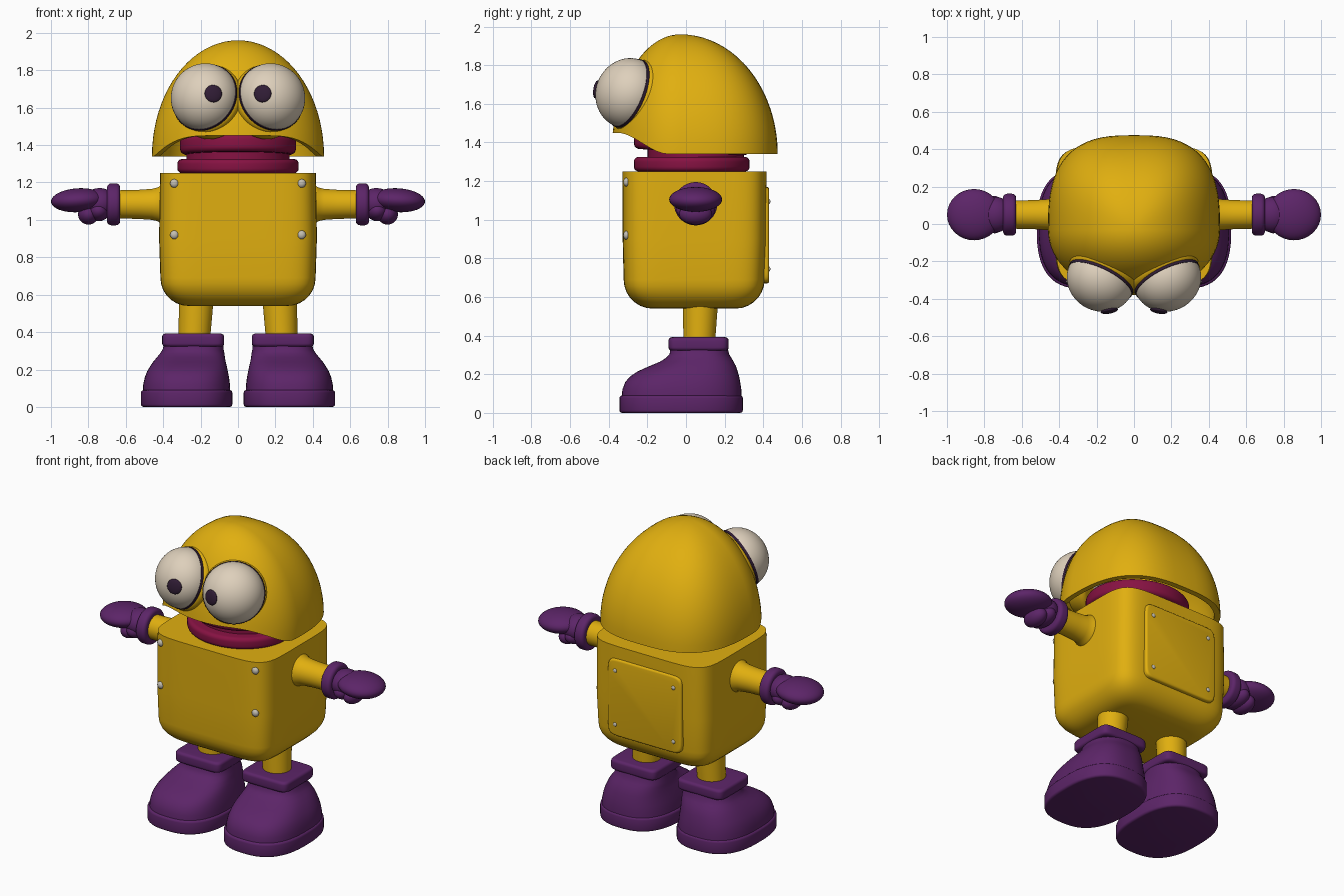
import bpy, bmesh, math
from mathutils import Matrix, Vector

if "Cube" in bpy.data.objects:
    bpy.data.objects.remove(bpy.data.objects["Cube"])

def mat(name, r, g, b):
    m = bpy.data.materials.new(name)
    m.diffuse_color = (r, g, b, 1)
    m.use_nodes = True
    m.node_tree.nodes["Principled BSDF"].inputs["Base Color"].default_value = m.diffuse_color
    return m

YELLOW = mat("yellow", 0.75, 0.43, 0.005)
PURPLE = mat("purple", 0.107, 0.018, 0.138)
CRIMSON = mat("crimson", 0.24, 0.006, 0.055)
CREAM = mat("cream", 0.73, 0.63, 0.50)
DARK = mat("dark", 0.03, 0.012, 0.036)
METAL = mat("metal", 0.55, 0.52, 0.45)

def finish(bm, name, material, angle=40):
    bmesh.ops.remove_doubles(bm, verts=bm.verts, dist=1e-5)
    bmesh.ops.recalc_face_normals(bm, faces=bm.faces)
    me = bpy.data.meshes.new(name)
    bm.to_mesh(me)
    bm.free()
    me.materials.append(material)
    ob = bpy.data.objects.new(name, me)
    bpy.context.collection.objects.link(ob)
    bpy.ops.object.select_all(action='DESELECT')
    ob.select_set(True)
    bpy.context.view_layer.objects.active = ob
    bpy.ops.object.shade_smooth_by_angle(angle=math.radians(angle))
    return ob

def spow(v, e):
    return math.copysign(abs(v) ** e, v)

def bridge(bm, rows):
    n = len(rows[0])
    for a, b in zip(rows, rows[1:]):
        for j in range(n):
            k = (j + 1) % n
            bm.faces.new((a[j], a[k], b[k], b[j]))

def loft(name, material, rings, n=2.0, m=Matrix(), segs=56, angle=40):
    """Stack superellipse rings (z, cx, cy, rx, ry) and cap both ends."""
    bm = bmesh.new()
    rows = []
    for z, cx, cy, rx, ry in rings:
        row = []
        for j in range(segs):
            a = 2 * math.pi * (j + 0.5) / segs
            p = Vector((cx + rx * spow(math.cos(a), 2 / n),
                        cy + ry * spow(math.sin(a), 2 / n), z))
            row.append(bm.verts.new(m @ p))
        rows.append(row)
    bridge(bm, rows)
    bm.faces.new(rows[0])
    bm.faces.new(rows[-1])
    return finish(bm, name, material, angle)

def slab(z0, z1, cx, cy, rx, ry, r, steps=5):
    """Rings for a disc or block with rounded rims."""
    out = []
    for end, sgn in ((z0 + r, -1), (z1 - r, 1)):
        arc = []
        for k in range(steps + 1):
            a = math.pi / 2 * k / steps
            i = r * (1 - math.cos(a))
            arc.append((end + sgn * r * math.sin(a), cx, cy, rx - i, ry - i))
        out += arc[::-1] if sgn < 0 else arc
    return out

def ball(name, material, m, u=32, v=20):
    bm = bmesh.new()
    bmesh.ops.create_uvsphere(bm, u_segments=u, v_segments=v, radius=1, matrix=m)
    return finish(bm, name, material, 60)

def place(loc, scale, rot=Matrix()):
    return Matrix.Translation(loc) @ rot @ Matrix.Diagonal((*scale, 1))

# Body: soft box with rounded underside and flat top
R = 0.15
rings = []
for k in range(8):
    a = math.pi / 2 * k / 7
    i = R * (1 - math.sin(a))
    rings.append((0.54 + R * (1 - math.cos(a)), 0, 0.042, 0.415 - i, 0.365 - i))
rings += [(0.9, 0, 0.044, 0.422, 0.372), (1.25, 0, 0.044, 0.417, 0.374)]
loft("body", YELLOW, rings, n=6, segs=96)

# Back panel and rivets
to_back = Matrix.Translation((0, 0.40, 0.92)) @ Matrix.Rotation(-math.pi / 2, 4, 'X')
loft("back_panel", YELLOW, slab(-0.04, 0.03, 0, 0, 0.265, 0.25, 0.012, 3), n=12, m=to_back)
for sx in (1, -1):
    for sz in (1, -1):
        ball("panel_rivet", METAL, place((sx * 0.21, 0.43, 0.92 + sz * 0.175), (0.013, 0.007, 0.013)), 16, 10)
    for z in (1.195, 0.92):
        ball("front_rivet", METAL, place((sx * 0.34, -0.308, z), (0.023, 0.017, 0.023)), 16, 10)

# Neck and mouth
loft("neck_ring", CRIMSON, slab(1.25, 1.325, 0, 0.03, 0.325, 0.30, 0.025))
loft("neck_core", CRIMSON, [(1.3, 0, 0.05, 0.275, 0.25), (1.4, 0, 0.05, 0.275, 0.25)])
tilt = Matrix.Translation((0, 0.03, 1.395)) @ Matrix.Rotation(-0.06, 4, 'X')
loft("mouth_ring", CRIMSON, slab(-0.045, 0.05, 0, 0, 0.31, 0.30, 0.03), m=tilt)

# Head: hollow dome, front of the rim raised above the mouth
bm = bmesh.new()
SEG, ROWS = 72, 20
cols = []
for j in range(SEG):
    a = 2 * math.pi * j / SEG
    s, c = math.sin(a), math.cos(a)
    e, ry = (2 / 2.8, 0.505) if s > 0 else (1.0, 0.355)
    ux, uy = 0.46 * spow(c, e), ry * spow(s, e)
    f = min(max((-0.06 - uy) / 0.27, 0), 1)
    t0 = 0.11 / 0.62 * f * f * (3 - 2 * f)
    pts = []
    for scale in (1.0, 0.93):
        p0 = math.asin(t0 / scale)
        arc = []
        for i in range(ROWS + 1):
            p = p0 + (math.pi / 2 - p0) * i / ROWS
            r = math.cos(p) * scale
            arc.append(Vector((ux * r, -0.03 + uy * r, 1.34 + 0.62 * scale * math.sin(p))))
        pts += arc[::-1] if scale == 1.0 else arc
    cols.append(pts)
rows = [[bm.verts.new(cols[j][i]) for j in range(SEG)] for i in range(len(cols[0]))]
bridge(bm, rows)
bmesh.ops.dissolve_degenerate(bm, dist=1e-6, edges=bm.edges)
finish(bm, "head", YELLOW)

for s, side in ((1, "left"), (-1, "right")):
    # Eye in a rounded socket, turned outward and up
    aim = Vector((s * 0.41, -0.84, 0.34)).normalized()
    rot = aim.to_track_quat('Z', 'Y').to_matrix().to_4x4()
    centre = Vector((s * 0.178, -0.297, 1.655))
    m = place(centre, (0.184, 0.184, 0.167), rot)
    ball(side + "_eye", CREAM, m, 48, 32)
    loft(side + "_eye_socket", YELLOW, slab(-0.15, 0.0, 0, 0, 0.194, 0.194, 0.035),
         m=Matrix.Translation(centre) @ rot)
    loft(side + "_eye_rim", DARK, slab(-0.01, 0.006, 0, 0, 0.187, 0.187, 0.002, 2),
         m=Matrix.Translation(centre) @ rot)
    # Pupil placed on the eye surface
    inv = m.inverted()
    o = inv @ Vector((s * 0.132, -0.7, 1.675))
    d = inv.to_3x3() @ Vector((0, 1, 0))
    b, q = o.dot(d), d.dot(d)
    hit = o + d * ((-b - math.sqrt(b * b - q * (o.dot(o) - 1))) / q)
    nrm = (inv.to_3x3().transposed() @ hit).normalized()
    prot = nrm.to_track_quat('Z', 'Y').to_matrix().to_4x4()
    ball(side + "_pupil", DARK, place(m @ hit, (0.047, 0.047, 0.014), prot), 32, 16)

    # Arm, cuff and mitten
    out = Matrix.Translation((0, 0.05, 1.083)) @ Matrix.Rotation(s * math.pi / 2, 4, 'Y')
    prof = ((0.36, 0.105), (0.415, 0.10), (0.43, 0.09), (0.46, 0.083), (0.53, 0.078), (0.65, 0.075))
    loft(side + "_arm", YELLOW, [(z, 0, 0, r, r) for z, r in prof], m=out)
    loft(side + "_cuff", PURPLE, slab(0.63, 0.70, 0, 0, 0.112, 0.112, 0.022), m=out)
    ball(side + "_mitten", PURPLE, place((s * 0.855, 0.05, 1.105), (0.145, 0.137, 0.064),
                                         Matrix.Rotation(s * 0.06, 4, 'Y')))
    ball(side + "_wrist", PURPLE, place((s * 0.74, 0.05, 1.09), (0.09, 0.095, 0.08)))
    ball(side + "_thumb", PURPLE, place((s * 0.80, 0.05, 1.03), (0.055, 0.085, 0.055),
                                        Matrix.Rotation(s * 0.5, 4, 'Y')))
    ball(side + "_palm", PURPLE, place((s * 0.745, 0.05, 1.05), (0.06, 0.10, 0.057)))

    # Leg
    loft(side + "_leg", YELLOW, [(0.33, s * 0.235, 0.068, 0.083, 0.08),
                                 (0.60, s * 0.222, 0.075, 0.094, 0.093)])

    # Boot: sole, upper and square cuff
    loft(side + "_sole", PURPLE, slab(0, 0.09, s * 0.275, -0.025, 0.245, 0.32, 0.014, 3), n=2.6)
    prof = ((0.08, 0.275, 0.234, -0.333, 0.288), (0.12, 0.275, 0.232, -0.33, 0.287),
            (0.16, 0.273, 0.225, -0.315, 0.281), (0.19, 0.27, 0.216, -0.288, 0.275),
            (0.215, 0.265, 0.206, -0.25, 0.268), (0.24, 0.26, 0.195, -0.195, 0.26),
            (0.265, 0.252, 0.182, -0.135, 0.247), (0.285, 0.245, 0.173, -0.103, 0.235),
            (0.305, 0.24, 0.164, -0.085, 0.223), (0.34, 0.237, 0.158, -0.08, 0.215))
    loft(side + "_boot", PURPLE, [(z, s * cx, (f + b) / 2, rx, (b - f) / 2)
                                  for z, cx, rx, f, b in prof], n=2.6)
    loft(side + "_boot_cuff", PURPLE, slab(0.322, 0.392, s * 0.24, 0.065, 0.166, 0.156, 0.018, 4), n=8)
